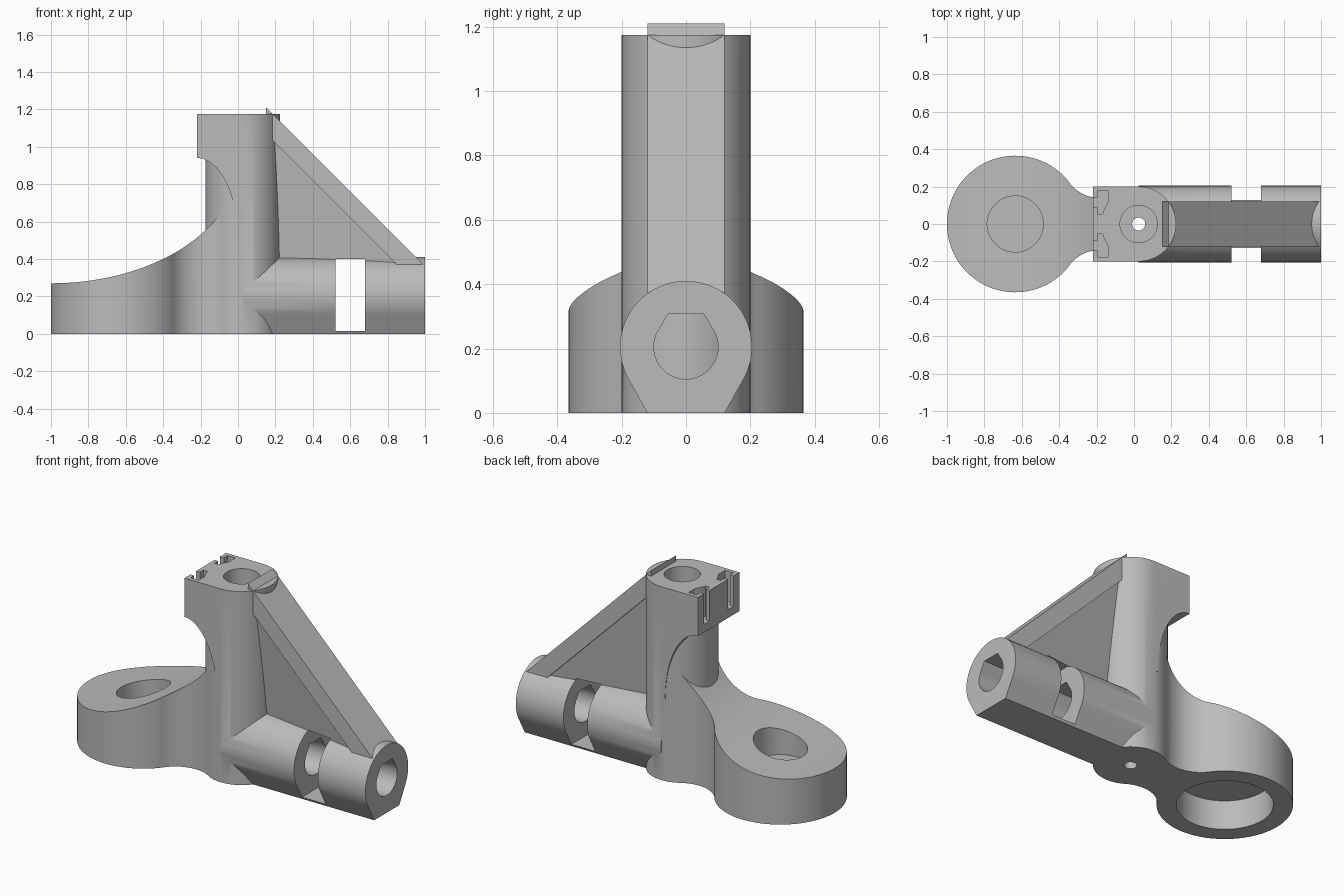
import bpy, bmesh
from math import cos, sin, pi, radians, atan2

if "Cube" in bpy.data.objects:
    bpy.data.objects.remove(bpy.data.objects["Cube"], do_unlink=True)

grey = bpy.data.materials.new("plain grey")
grey.use_nodes = True
grey.diffuse_color = (0.5, 0.5, 0.5, 1)
grey.node_tree.nodes["Principled BSDF"].inputs["Base Color"].default_value = (0.5, 0.5, 0.5, 1)


def arc(cx, cy, rx, a0, a1, n=48, ry=None):
    """Points along an elliptical arc, angles in degrees."""
    ry = ry or rx
    return [(cx + rx * cos(radians(a0 + (a1 - a0) * i / n)),
             cy + ry * sin(radians(a0 + (a1 - a0) * i / n))) for i in range(n + 1)]


def circle(cx, cy, rx, n=96, ry=None):
    return arc(cx, cy, rx, 0, 360, n, ry)[:-1]


def loft(name, pts_a, pts_b):
    """Solid between two matching 3D outlines."""
    bm = bmesh.new()
    a = [bm.verts.new(p) for p in pts_a]
    b = [bm.verts.new(p) for p in pts_b]
    n = len(a)
    bm.faces.new(a)
    bm.faces.new(b[::-1])
    for i in range(n):
        j = (i + 1) % n
        bm.faces.new((a[i], b[i], b[j], a[j]))
    bmesh.ops.recalc_face_normals(bm, faces=bm.faces)
    mesh = bpy.data.meshes.new(name)
    bm.to_mesh(mesh)
    bm.free()
    mesh.materials.append(grey)
    ob = bpy.data.objects.new(name, mesh)
    bpy.context.collection.objects.link(ob)
    return ob


def prism(name, pts, axis, lo, hi):
    """Outline extruded along one axis."""
    place = {"x": lambda p, d: (d, p[0], p[1]),
             "y": lambda p, d: (p[0], d, p[1]),
             "z": lambda p, d: (p[0], p[1], d)}[axis]
    return loft(name, [place(p, lo) for p in pts], [place(p, hi) for p in pts])


def box(name, x0, x1, y0, y1, z0, z1):
    return prism(name, [(x0, y0), (x1, y0), (x1, y1), (x0, y1)], "z", z0, z1)


def combine(target, tool, operation):
    """Apply a boolean and discard the tool."""
    mod = target.modifiers.new("boolean", "BOOLEAN")
    mod.operation, mod.solver, mod.object = operation, "EXACT", tool
    bpy.context.view_layer.objects.active = target
    bpy.ops.object.modifier_apply(modifier=mod.name)
    bpy.data.objects.remove(tool, do_unlink=True)


def cut(target, tool):
    combine(target, tool, "DIFFERENCE")


def join(target, tool):
    combine(target, tool, "UNION")


POST_X, RING_X, TOP = 0.025, -0.635, 1.175

# Ring base with filleted neck, scooped on top
fx, fy, fr = -0.185, 0.34, 0.2
ring_a = atan2(fy, fx - RING_X) * 180 / pi
start = atan2(-fy, RING_X - fx) * 180 / pi + 360
end = atan2(-fy, POST_X - fx) * 180 / pi + 360
neck = arc(fx, fy, fr, end, start, 24)
outline = neck + arc(RING_X, 0, 0.365, ring_a, 360 - ring_a, 96)[1:-1]
outline += [(x, -y) for x, y in reversed(neck)]
base = prism("ring_base", outline, "z", 0, 0.9)
cut(base, prism("scoop", circle(-1, 0.92, 1, 192, 0.65), "y", -1, 1))
cut(base, prism("counterbore", circle(RING_X, 0, 0.26), "z", -0.1, 0.175))
cut(base, prism("ring_hole", circle(RING_X, 0, 0.15), "z", 0.185, 1))

# Upright post with square head, undercut and two T-shaped slots
post = prism("post", circle(POST_X, 0, 0.2), "z", 0, TOP)
head = box("head", -0.22, POST_X, -0.2, 0.2, 0.5, TOP)
cut(head, prism("undercut", circle(-0.22, 0.5, 0.22, 96, 0.44), "y", -1, 1))
for side in (-1, 1):
    for name, x0, x1, half in (("slot", -0.195, -0.14, 0.061),
                               ("slot_mouth", -0.3, -0.19, 0.027)):
        y = 0.115 * side
        cut(head, box(name, x0, x1, y - half, y + half, 0.99, 1.3))
join(post, head)

# Horizontal arm with flat foot
arm_outline = arc(0, 0.205, 0.205, -30, 210, 72) + [(-0.12, 0), (0.12, 0)]
arm = prism("arm", arm_outline, "x", POST_X, 1)

# Diagonal brace flange and tapered web
flange = prism("brace_flange", [(0.15, 1.21), (0.15, 1.07), (0.88, 0.34), (1.0, 0.34), (1.0, 0.36)],
               "y", -0.12, 0.12)
web_shape = ((0.15, 0.33, 0.022), (0.9, 0.33, 0.105), (0.15, 1.08, 0.105))
web = loft("brace_web", [(x, -w, z) for x, z, w in web_shape],
           [(x, w, z) for x, z, w in web_shape])
join(arm, web)
join(arm, flange)

# Cross slot and bore through the arm
cut(arm, box("cross_slot", 0.52, 0.68, -0.5, 0.5, 0.015, 0.4))
bore = arc(0, 0.205, 0.1, 150, 390, 48) + [(0.055, 0.308), (-0.055, 0.308)]
cut(arm, prism("arm_bore", bore, "x", 0.1, 1.1))

# Assemble, then drill the post
join(post, base)
join(post, arm)
cut(post, prism("post_bore", circle(POST_X, 0, 0.1, 64), "z", 0.12, 1.3))
cut(post, prism("pilot_hole", circle(POST_X, 0, 0.035, 32), "z", -0.1, 0.2))
post.name = "pivot_bracket"

bpy.ops.object.select_all(action="DESELECT")
post.select_set(True)
bpy.context.view_layer.objects.active = post
bpy.ops.object.shade_smooth_by_angle(angle=radians(25))
